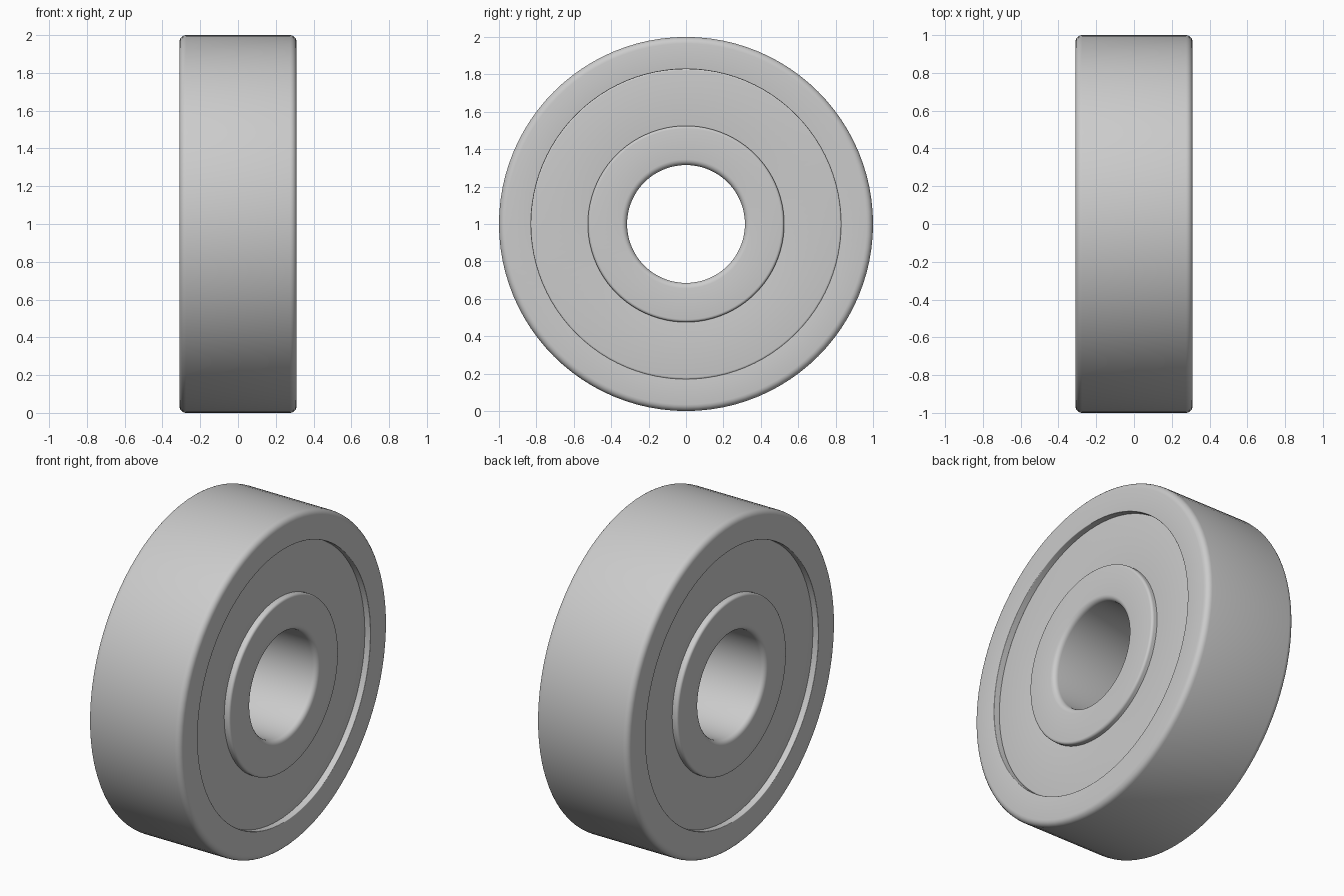
import bpy
import bmesh
from math import cos, sin, pi, radians

cube = bpy.data.objects.get("Cube")
if cube:
    bpy.data.objects.remove(cube)

SEGMENTS = 96
HALF_WIDTH = 0.31
RECESS = 0.035

steel = bpy.data.materials.new("steel grey")
steel.use_nodes = True
steel.diffuse_color = (0.6, 0.6, 0.6, 1)
steel.node_tree.nodes["Principled BSDF"].inputs["Base Color"].default_value = (0.6, 0.6, 0.6, 1)


def rounded_section(r_in, r_out, x0, x1, fillet_in, fillet_out, steps=5):
    """Rectangle in (x, radius) with separate fillets on its inner and outer corners."""
    corners = [(x0, r_in, 1, 1, fillet_in, pi),
               (x1, r_in, -1, 1, fillet_in, 1.5 * pi),
               (x1, r_out, -1, -1, fillet_out, 0),
               (x0, r_out, 1, -1, fillet_out, 0.5 * pi)]
    points = []
    for x, r, sx, sr, f, start in corners:
        for i in range(steps + 1):
            a = start + 0.5 * pi * i / steps
            points.append((x + sx * f + f * cos(a), r + sr * f + f * sin(a)))
    return points


def revolve(name, section):
    """Sweep a closed section around the x axis, at the model's centre height."""
    bm = bmesh.new()
    rings = []
    for s in range(SEGMENTS):
        a = 2 * pi * s / SEGMENTS
        rings.append([bm.verts.new((x, r * sin(a), r * cos(a))) for x, r in section])
    count = len(section)
    for s in range(SEGMENTS):
        here, there = rings[s], rings[(s + 1) % SEGMENTS]
        for i in range(count):
            j = (i + 1) % count
            bm.faces.new((here[i], here[j], there[j], there[i]))
    bmesh.ops.recalc_face_normals(bm, faces=bm.faces)
    mesh = bpy.data.meshes.new(name)
    bm.to_mesh(mesh)
    bm.free()
    mesh.materials.append(steel)
    obj = bpy.data.objects.new(name, mesh)
    obj.location.z = 1
    bpy.context.collection.objects.link(obj)
    bpy.ops.object.select_all(action="DESELECT")
    obj.select_set(True)
    bpy.context.view_layer.objects.active = obj
    bpy.ops.object.shade_smooth_by_angle(angle=radians(30))
    return obj


# Outer and inner races
revolve("outer_race", rounded_section(0.828, 1.0, -HALF_WIDTH, HALF_WIDTH, 0.004, 0.035))
revolve("inner_race", rounded_section(0.315, 0.525, -HALF_WIDTH, HALF_WIDTH, 0.03, 0.015))

# Recessed dust shields on both sides
face = HALF_WIDTH - RECESS
for side, x0, x1 in (("left", face - 0.04, face), ("right", -face, 0.04 - face)):
    revolve(side + "_shield", rounded_section(0.52, 0.832, x0, x1, 0.002, 0.012))
